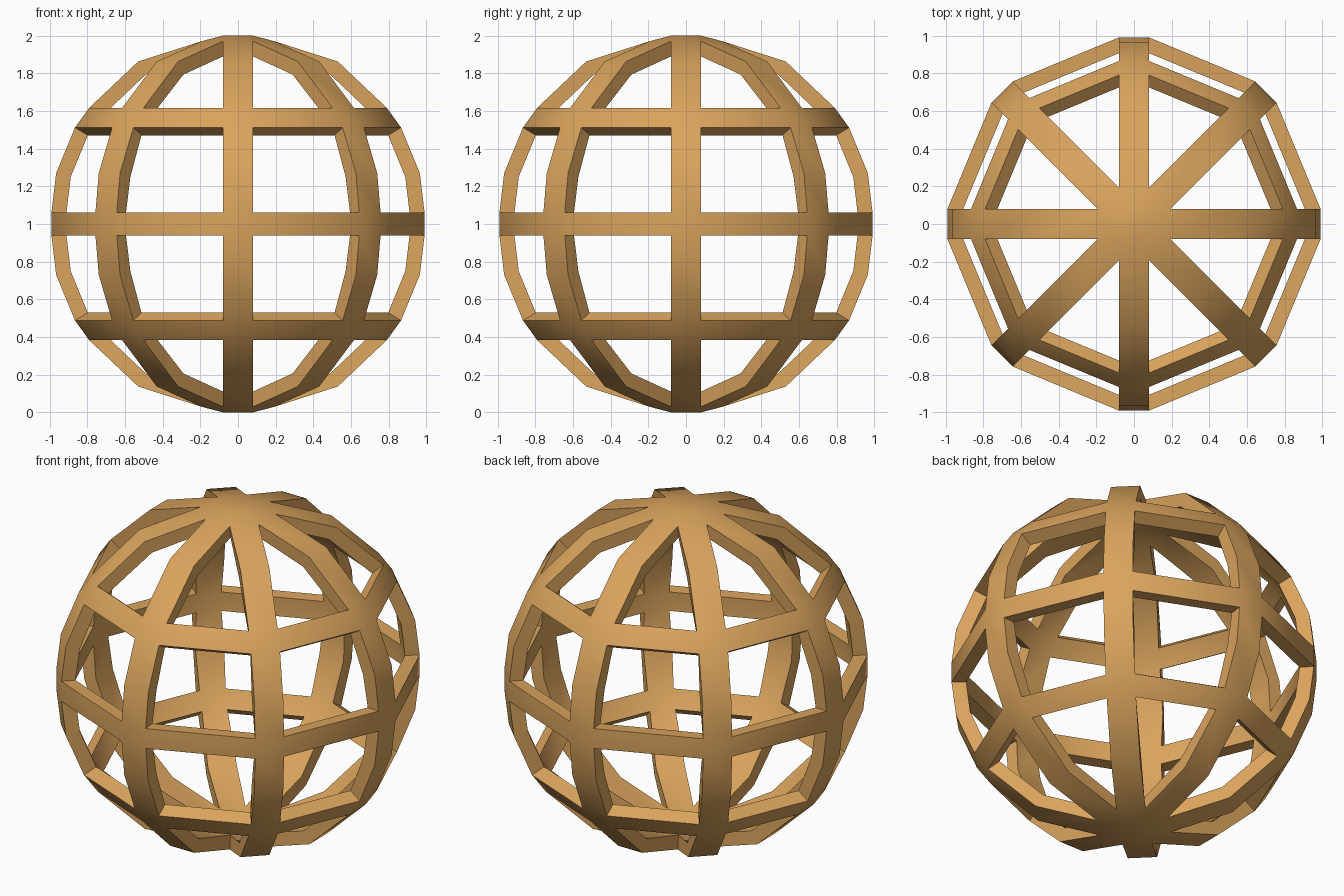
import bpy, bmesh
from math import radians
from mathutils import Matrix, Vector

default = bpy.data.objects.get("Cube")
if default:
    bpy.data.objects.remove(default, do_unlink=True)

wood = bpy.data.materials.new("warm wood")
wood.use_nodes = True
wood.diffuse_color = (0.70, 0.37, 0.11, 1)
wood.node_tree.nodes["Principled BSDF"].inputs["Base Color"].default_value = wood.diffuse_color

RIBS = 8
HALF_WIDTH = 0.08
THICKNESS = 0.08

# Rib profile from pole to equator: (radius, height above centre)
upper = [(0.193, 0.97), (0.53, 0.862), (0.79, 0.616), (0.865, 0.512),
         (0.965, 0.27), (0.99, 0.06)]
profile = upper + [(r, -h) for r, h in reversed(upper)]
BAND_ROWS = (2, 5, 8)

bm = bmesh.new()


def rib_point(rib, row, side):
    r, h = profile[row]
    turn = Matrix.Rotation(radians(360 / RIBS * rib), 3, "Z")
    return bm.verts.new(turn @ Vector((r, side * HALF_WIDTH, h)) + Vector((0, 0, 1)))


# Two edge columns for each rib
edges = [[[rib_point(k, i, s) for i in range(len(profile))] for s in (-1, 1)]
         for k in range(RIBS)]

# Meridian ribs and the straight bands between them
for k in range(RIBS):
    a, b = edges[k]
    c = edges[(k + 1) % RIBS][0]
    for i in range(len(profile) - 1):
        bm.faces.new((a[i], a[i + 1], b[i + 1], b[i]))
        if i in BAND_ROWS:
            bm.faces.new((b[i], b[i + 1], c[i + 1], c[i]))

# Neighbouring ribs meet at the poles in an octagonal cap
bmesh.ops.remove_doubles(bm, verts=bm.verts, dist=0.005)
for sign in (1, -1):
    rim = [e for e in bm.edges if e.is_boundary
           and all(abs(v.co.z - 1 - sign * 0.97) < 0.001 for v in e.verts)]
    ring = bmesh.ops.extrude_edge_only(bm, edges=rim)["geom"]
    verts = [g for g in ring if isinstance(g, bmesh.types.BMVert)]
    for v in verts:
        v.co = (v.co.x * 0.4, v.co.y * 0.4, 1 + sign)
    bmesh.ops.contextual_create(bm, geom=[g for g in ring if isinstance(g, bmesh.types.BMEdge)])

bmesh.ops.recalc_face_normals(bm, faces=bm.faces)
top = max(bm.faces, key=lambda f: f.calc_center_median().z)
if top.normal.z < 0:
    bmesh.ops.reverse_faces(bm, faces=bm.faces)

mesh = bpy.data.meshes.new("lattice_sphere")
bm.to_mesh(mesh)
bm.free()
mesh.materials.append(wood)
sphere = bpy.data.objects.new("lattice_sphere", mesh)
bpy.context.collection.objects.link(sphere)

# Give the lattice its inward thickness
bpy.ops.object.select_all(action="DESELECT")
sphere.select_set(True)
bpy.context.view_layer.objects.active = sphere
solid = sphere.modifiers.new("thickness", "SOLIDIFY")
solid.thickness = THICKNESS
solid.offset = -1
bpy.ops.object.modifier_apply(modifier=solid.name)
bpy.ops.object.shade_smooth_by_angle(angle=radians(40))
